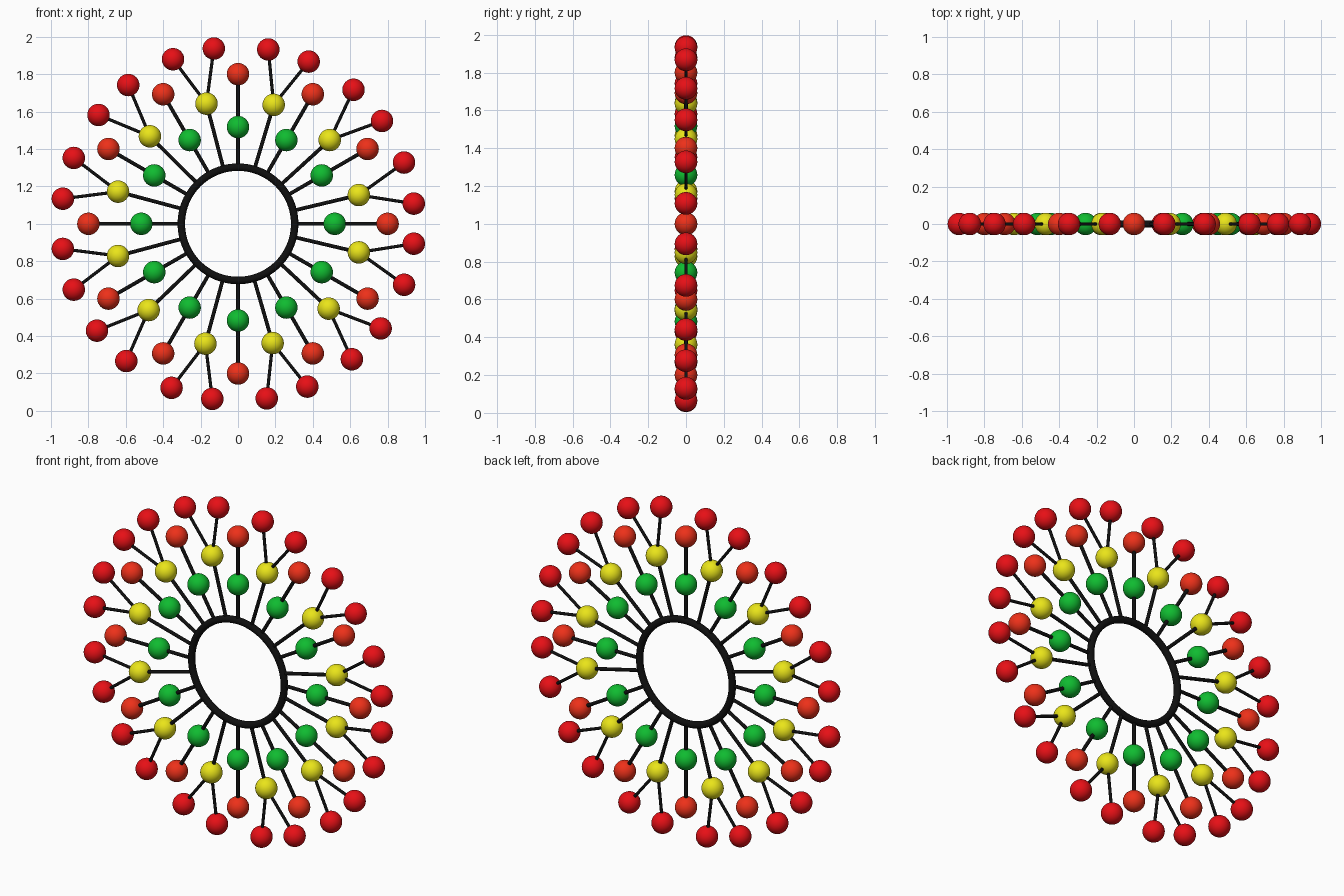
import bpy
from math import sin, cos, radians
from mathutils import Vector

if "Cube" in bpy.data.objects:
    bpy.data.objects.remove(bpy.data.objects["Cube"])

def material(name, r, g, b):
    m = bpy.data.materials.new(name)
    m.diffuse_color = (r, g, b, 1)
    m.use_nodes = True
    m.node_tree.nodes["Principled BSDF"].inputs["Base Color"].default_value = m.diffuse_color
    return m

BLACK = material("black", 0.005, 0.005, 0.005)
GREEN = material("green", 0.005, 0.50, 0.03)
YELLOW = material("yellow", 0.82, 0.78, 0.01)
ORANGE = material("orange_red", 0.85, 0.03, 0.01)
RED = material("red", 0.80, 0.005, 0.008)

RING_R = 0.303

def point(radius, deg):
    """Point in the upright disc plane, angle clockwise from the top."""
    a = radians(deg)
    return Vector((radius * sin(a), 0, 1 + radius * cos(a)))

def finish(name, mat):
    ob = bpy.context.object
    ob.name = name
    ob.data.materials.append(mat)
    bpy.ops.object.shade_smooth_by_angle()
    return ob

def ball(name, pos, mat):
    bpy.ops.mesh.primitive_uv_sphere_add(segments=32, ring_count=16, radius=0.06, location=pos)
    finish(name, mat)

def rod(name, a, b, radius):
    d = b - a
    bpy.ops.mesh.primitive_cylinder_add(vertices=16, radius=radius, depth=d.length,
                                        location=(a + b) / 2,
                                        rotation=d.to_track_quat('Z', 'Y').to_euler())
    finish(name, BLACK)

# Central ring
bpy.ops.mesh.primitive_torus_add(major_segments=96, minor_segments=16, major_radius=RING_R,
                                 minor_radius=0.02, location=(0, 0, 1),
                                 rotation=(radians(90), 0, 0))
finish("central_ring", BLACK)

# Straight spokes: green ball, then orange ball
for i in range(12):
    deg = i * 30
    rod("straight_spoke", point(RING_R, deg), point(0.80, deg), 0.01)
    ball("green_ball", point(0.517, deg), GREEN)
    ball("orange_ball", point(0.80, deg), ORANGE)

# Forked spokes: yellow ball branching to two red balls, slightly uneven spacing
fork_angles = [16.7, 47.6, 76.6, 103.3, 133.1, 163.8,
               195.2, 226.0, 255.0, 285.0, 314.8, 345.3]
for deg in fork_angles:
    hub = point(0.664, deg)
    rod("forked_spoke", point(RING_R, deg), hub, 0.01)
    ball("yellow_ball", hub, YELLOW)
    for side in (-6.85, 6.85):
        tip = point(0.946, deg + side)
        rod("fork_branch", hub, tip, 0.0085)
        ball("red_ball", tip, RED)
